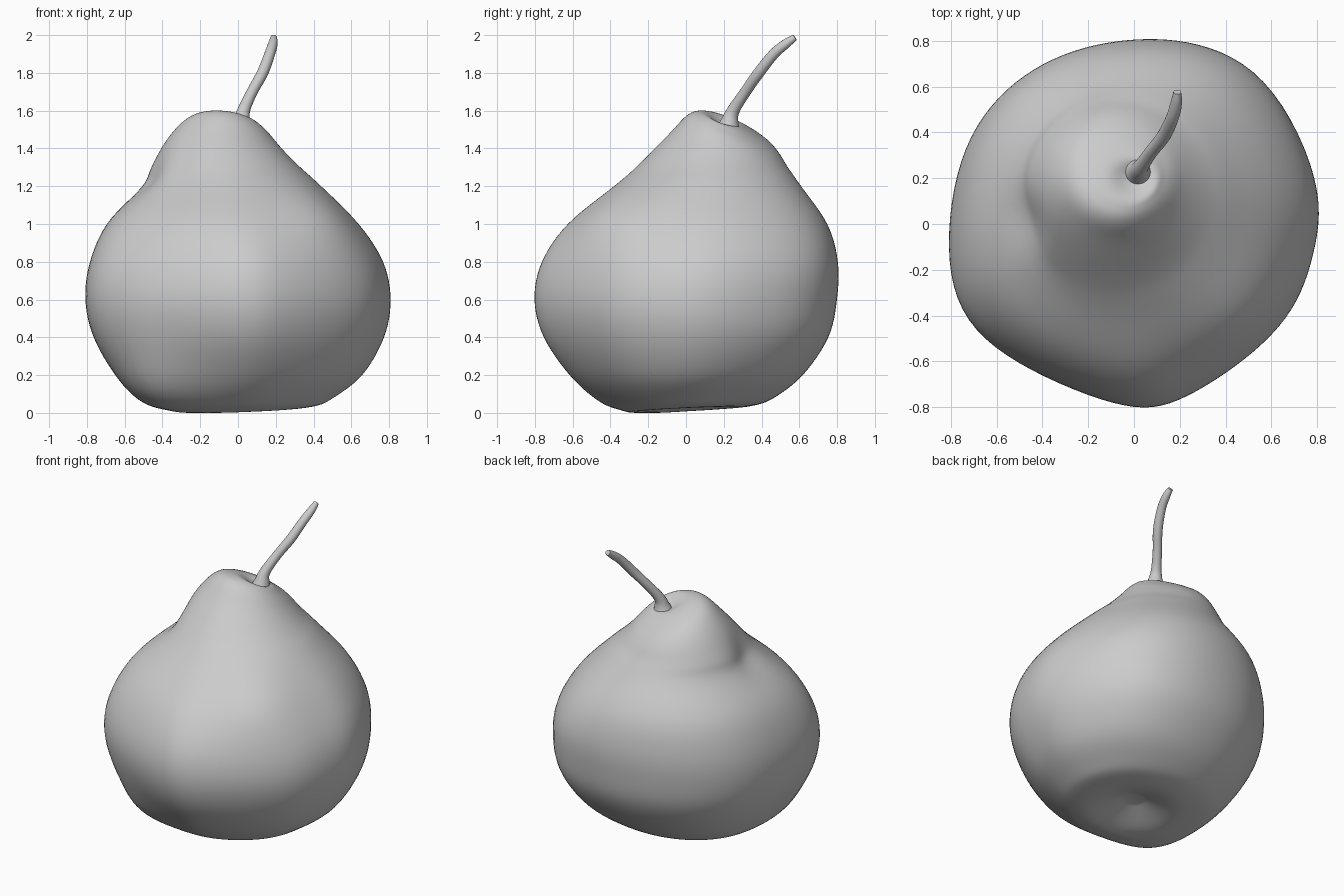
import bpy, bmesh, math
from mathutils import Vector

if "Cube" in bpy.data.objects:
    bpy.data.objects.remove(bpy.data.objects["Cube"])


def spline(pts, t, closed=False):
    """Catmull-Rom sample of a list of tuples at parameter t."""
    n = len(pts)
    i = int(math.floor(t))
    if not closed:
        i = min(i, n - 2)
    f = t - i

    def get(k):
        return pts[k % n] if closed else pts[max(0, min(n - 1, k))]
    a, b, c, d = get(i - 1), get(i), get(i + 1), get(i + 2)
    return [0.5 * (2 * q + (r - p) * f + (2 * p - 5 * q + 4 * r - s) * f * f
                   + (3 * q - p - 3 * r + s) * f ** 3)
            for p, q, r, s in zip(a, b, c, d)]


def loft(name, rings):
    """Skin a stack of closed rings and cap both ends."""
    bm = bmesh.new()
    rows = [[bm.verts.new(p) for p in ring] for ring in rings]
    n = len(rows[0])
    for lo, hi in zip(rows, rows[1:]):
        for k in range(n):
            bm.faces.new((lo[k], lo[(k + 1) % n], hi[(k + 1) % n], hi[k]))
    bm.faces.new(rows[0][::-1])
    bm.faces.new(rows[-1])
    bmesh.ops.recalc_face_normals(bm, faces=bm.faces)
    for f in bm.faces:
        f.smooth = True
    mesh = bpy.data.meshes.new(name)
    bm.to_mesh(mesh)
    bm.free()
    obj = bpy.data.objects.new(name, mesh)
    bpy.context.collection.objects.link(obj)
    return obj


# Lumpy plan outline of the fruit, counter-clockwise
outline = [(.82, .18), (.605, .635), (.30, .795), (0, .815), (-.30, .755),
           (-.56, .60), (-.755, .33), (-.82, -.10), (-.74, -.44),
           (-.42, -.66), (-.02, -.815), (.20, -.78), (.49, -.595),
           (.71, -.37), (.795, -.10)]

# Fruit levels: z, xmin, xmax, ymin, ymax, tilt (towards +x +y), lumpiness
levels = [
    (.08, -.04, .06, -.03, .07, 0, 0),
    (.02, -.24, .26, -.24, .24, .04, 0),
    (.03, -.39, .41, -.36, .36, .02, .3),
    (.075, -.52, .505, -.47, .47, .01, .5),
    (.20, -.65, .66, -.62, .62, 0, .8),
    (.40, -.77, .775, -.76, .755, 0, 1),
    (.60, -.815, .81, -.81, .80, 0, 1),
    (.80, -.79, .77, -.77, .805, 0, 1),
    (1.0, -.70, .64, -.63, .75, 0, .7),
    (1.2, -.52, .44, -.38, .61, 0, .2),
    (1.3, -.465, .34, -.25, .55, -.03, .1),
    (1.42, -.37, .24, -.09, .50, -.15, 0),
    (1.495, -.28, .18, 0, .45, -.26, 0),
    (1.535, -.19, .13, .06, .37, -.29, 0),
    (1.543, -.10, .10, .12, .31, -.27, 0),
    (1.515, -.02, .05, .20, .26, 0, 0),
]

# Local swellings and dents: centre, radius, push
lumps = [
    ((-.42, -.40, .10), .32, (-.045, -.045, -.02)),   # low front-left lobe
    ((.42, -.38, 1.05), .32, (.03, -.03, .02)),       # right front shoulder
    ((-.45, .02, 1.24), .16, (.03, .01, -.02)),       # crease beside the neck
]


def sculpt(p):
    q = Vector(p)
    for c, r, push in lumps:
        q += Vector(push) * math.exp(-((Vector(p) - Vector(c)).length / r) ** 2 * 1.5)
    q.z = max(0, q.z)
    return q


# Sample the outline and soften its corners
SEG = 96
raw = [spline(outline, k * len(outline) / SEG, True) for k in range(SEG)]
for _ in range(14):
    raw = [[(a + 2 * b + c) / 4 for a, b, c in zip(raw[k - 1], raw[k], raw[(k + 1) % SEG])]
           for k in range(SEG)]
mx = max(abs(p[0]) for p in raw)
my = max(abs(p[1]) for p in raw)
plan = []
for x, y in raw:
    u, v = x / mx, y / my
    r = math.hypot(u, v)
    plan.append((u, v, u / r, v / r))

# Body: stacked rings following the levels
rings = []
STEPS = 6
for s in range((len(levels) - 1) * STEPS + 1):
    z, x0, x1, y0, y1, tilt, w = spline(levels, s / STEPS)
    ring = []
    for u, v, eu, ev in plan:
        dx = (eu + (u - eu) * w) * (x1 - x0) / 2
        dy = (ev + (v - ev) * w) * (y1 - y0) / 2
        ring.append(sculpt(((x0 + x1) / 2 + dx, (y0 + y1) / 2 + dy,
                            z + tilt * (.75 * dx + 1.25 * dy))))
    rings.append(ring)
body = loft("pear_body", rings)
mod = body.modifiers.new("soften", 'SMOOTH')
mod.factor = 0.5
mod.iterations = 6

# Curved stem: x, y, z, radius
path = [(.015, .225, 1.48, .075), (.02, .23, 1.535, .05), (.03, .25, 1.60, .034),
        (.075, .315, 1.70, .029), (.13, .385, 1.80, .030),
        (.168, .465, 1.90, .028), (.185, .53, 1.955, .025),
        (.189, .577, 1.988, .017)]
N = (len(path) - 1) * 5
rings = []
for s in range(N + 1):
    t = s / 5
    x, y, z, r = spline(path, t)
    a = Vector(spline(path, max(0, t - .1))[:3])
    b = Vector(spline(path, min(len(path) - 1, t + .1))[:3])
    d = (b - a).normalized()
    side = d.cross(Vector((0, -1, 0))).normalized()
    up = side.cross(d)
    rings.append([Vector((x, y, z)) + r * (side * math.cos(q) + up * math.sin(q))
                  for q in (2 * math.pi * k / 20 for k in range(20))])
stem = loft("stem", rings)
bpy.context.view_layer.objects.active = stem
stem.select_set(True)
bpy.ops.object.shade_smooth_by_angle(angle=math.radians(50))
